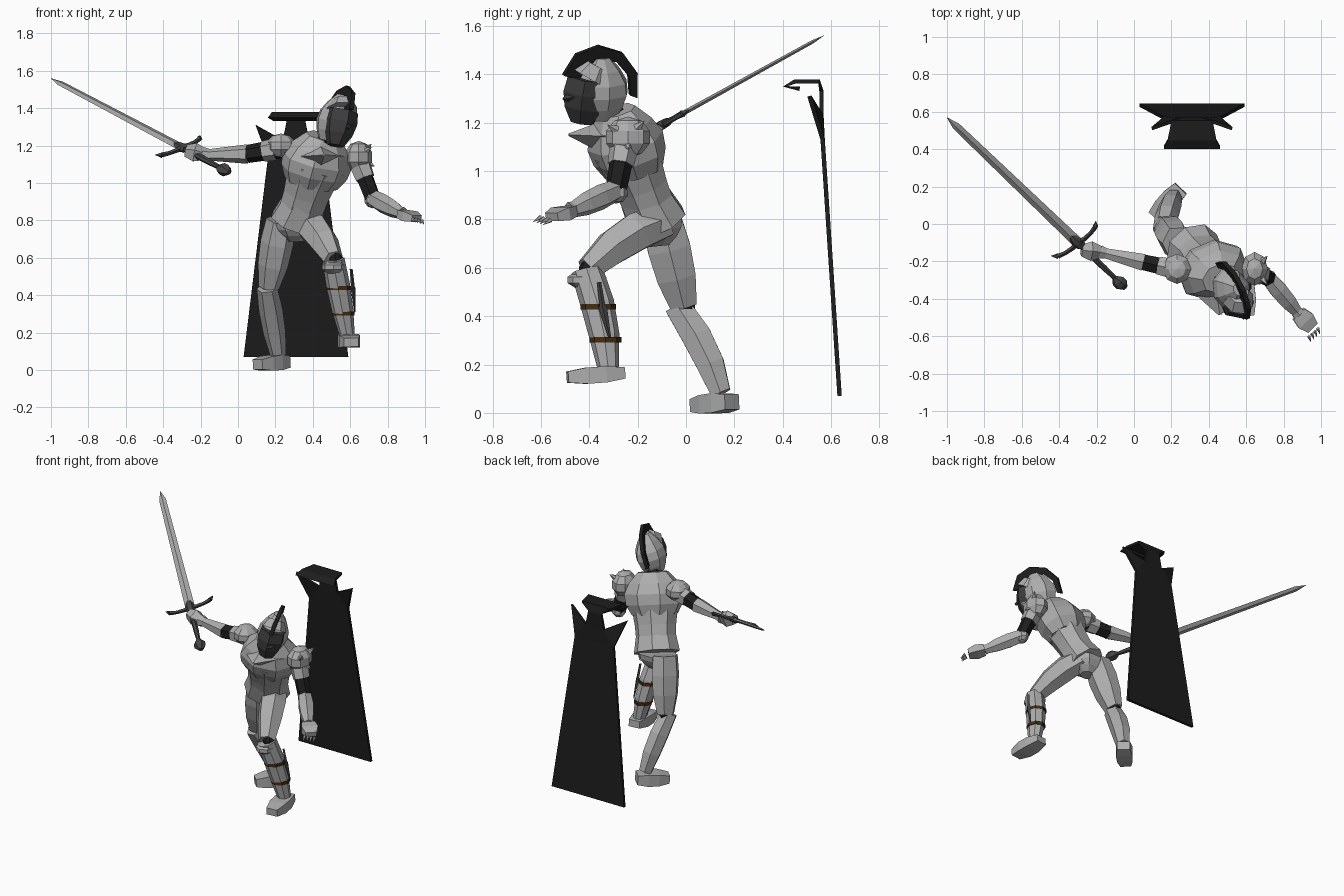
import bpy, bmesh, math
from mathutils import Vector

cube = bpy.data.objects.get("Cube")
if cube:
    bpy.data.objects.remove(cube, do_unlink=True)


def material(name, red, green, blue):
    mat = bpy.data.materials.new(name)
    mat.use_nodes = True
    mat.diffuse_color = (red, green, blue, 1)
    shader = mat.node_tree.nodes["Principled BSDF"]
    shader.inputs["Base Color"].default_value = mat.diffuse_color
    return mat


STEEL = material("armour steel", .42, .42, .42)
BLADE = material("blade steel", .38, .38, .38)
IRON = material("dark iron", .06, .06, .06)
VISOR = material("visor grey", .045, .045, .045)
CLOTH = material("black cloth", .012, .012, .012)
LEATHER = material("brown leather", .06, .025, .006)


def point(x, y, z):
    return Vector((x, y, z))


def finish(name, bm, mat):
    bmesh.ops.recalc_face_normals(bm, faces=bm.faces)
    mesh = bpy.data.meshes.new(name)
    bm.to_mesh(mesh)
    bm.free()
    mesh.materials.append(mat)
    obj = bpy.data.objects.new(name, mesh)
    bpy.context.collection.objects.link(obj)
    return obj


def thicken(obj, thickness):
    solid = obj.modifiers.new("thickness", 'SOLIDIFY')
    solid.thickness = thickness
    solid.offset = 0


RIGHTWARD = point(1, 0, 0)
BACKWARD = point(0, 1, 0)
UP = point(0, 0, 1)
STRAIGHT = point(0, 0, 0)
BOX = math.pi / 4
PROW = math.pi / 6


def limb(name, mat, start, end, first, last, bulge=0, flat=1, side=RIGHTWARD,
         sides=6, phase=0, steps=3, bow=STRAIGHT):
    """Faceted tube from start to end that swells by bulge and bends by bow."""
    bm = bmesh.new()
    along = (end - start).normalized()
    across = (side - along * side.dot(along)).normalized()
    depth = along.cross(across) * flat
    loops = []
    for step in range(steps + 1):
        t = step / steps
        swell = math.sin(math.pi * t)
        centre = start.lerp(end, t) + bow * swell
        radius = first + (last - first) * t + bulge * swell
        angles = [phase + math.tau * k / sides for k in range(sides)]
        loops.append([bm.verts.new(centre + (across * math.cos(a) + depth * math.sin(a)) * radius)
                      for a in angles])
    for lower, upper in zip(loops, loops[1:]):
        for k in range(sides):
            bm.faces.new((lower[k - 1], lower[k], upper[k], upper[k - 1]))
    bm.faces.new(loops[0])
    bm.faces.new(loops[-1])
    return finish(name, bm, mat)


def spike(name, mat, base, tip, radius):
    limb(name, mat, base, tip, radius, .001, side=point(.3, .5, .8), sides=5, steps=1)


def ball(name, mat, centre, width, depth, height):
    bm = bmesh.new()
    bmesh.ops.create_uvsphere(bm, u_segments=8, v_segments=5, radius=1)
    bmesh.ops.scale(bm, vec=(width, depth, height), verts=bm.verts)
    bmesh.ops.translate(bm, vec=centre, verts=bm.verts)
    finish(name, bm, mat)


# Torso, leaning forward and slightly twisted
twist = point(.94, .34, 0)
crotch = point(.31, -.11, .69)
hips = point(.31, -.12, .79)
waist = point(.37, -.19, .93)
chest = point(.42, -.25, 1.1)
neck = point(.46, -.29, 1.25)
limb("pelvis", STEEL, crotch, hips, .05, .13, bulge=.02, flat=.85, side=twist, sides=8)
limb("fauld", STEEL, hips, waist, .15, .12, flat=.85, side=twist, sides=8, steps=2)
limb("abdomen", STEEL, hips.lerp(waist, .5), chest, .13, .17, bulge=-.01, flat=.85,
     side=twist, sides=8)
limb("breastplate", STEEL, waist.lerp(chest, .4), neck, .15, .1, bulge=.07, flat=.8,
     side=twist, sides=8, phase=math.pi / 8, steps=4)
limb("chest_prow", STEEL, chest + point(.01, -.06, .04), point(.46, -.485, 1.15), .15, .01,
     flat=.55, side=twist, sides=4, steps=1)

# Head, turned a little toward the outstretched hand and rolled over
look = point(.92, .4, 0)
front = point(.4, -.92, 0)
chin = point(.49, -.36, 1.22)
crown = point(.56, -.35, 1.47)
skull = chin.lerp(crown, .55)
brow = chin.lerp(crown, .66) + front * .05
limb("neck", CLOTH, neck - UP * .03, chin + UP * .05, .05, .05, side=look)
limb("helmet", STEEL, chin, crown, .06, .03, bulge=.055, flat=1.25, side=look, sides=8, steps=5)
limb("visor", VISOR, chin + front * .075 - UP * .02, brow, .045, .085, bulge=.024, flat=1.15,
     side=look, phase=PROW)
limb("visor_beak", VISOR, skull + front * .08 - UP * .04, skull + front * .165 - UP * .06,
     .07, .01, flat=.7, side=look, sides=4, steps=1)
limb("brow_plate", STEEL, brow, brow.lerp(crown, .6), .085, .055, flat=1.15, side=look,
     sides=8, steps=1)

# Crest: a thin fan swept over the helmet, narrowing to a tail
tilt = point(.34, 0, .94)
bm = bmesh.new()
pairs = []
for step in range(6):
    angle = math.radians(14 + 37 * step)
    ray = front * math.cos(angle) + tilt * math.sin(angle)
    pairs.append([bm.verts.new(skull + ray * reach) for reach in (.1 + .008 * step, .172)])
for near, far in zip(pairs, pairs[1:]):
    bm.faces.new((near[0], near[1], far[1], far[0]))
thicken(finish("crest", bm, CLOTH), .024)

# Left arm, reaching out
shoulder = point(.64, -.25, 1.13)
elbow = point(.72, -.29, .92)
wrist = point(.88, -.48, .835)
knuckles = point(.955, -.555, .81)
guard = shoulder + point(.005, .01, .01)
ball("left_pauldron", STEEL, guard, .075, .095, .085)
for offset in (point(.04, -.05, .03), point(.04, .04, .04), point(.05, 0, -.03)):
    spike("left_pauldron_spike", STEEL, guard + offset, guard + offset * 1.7, .022)
limb("left_upper_arm", CLOTH, shoulder, elbow, .05, .045, side=twist)
limb("left_arm_band", STEEL, shoulder.lerp(elbow, .2), shoulder.lerp(elbow, .5), .06, .055,
     side=twist, steps=1)
ball("left_elbow_plate", STEEL, elbow - UP * .01, .045, .05, .045)
limb("left_forearm", STEEL, elbow, wrist, .045, .03, bulge=.015, side=UP)
limb("left_cuff", STEEL, wrist.lerp(elbow, .15), wrist, .03, .038, side=UP, steps=1)
limb("left_hand", STEEL, wrist, knuckles, .03, .025, bulge=.01, flat=2, side=UP,
     sides=4, phase=BOX, steps=2)
for finger in range(4):
    root = knuckles + point(-.02, -.045, 0) + point(.016, .014, -.004) * finger
    spike("left_finger", STEEL, root, root + point(.012, -.032, -.02), .01)

# Right arm, holding the sword out
shoulder = point(.26, -.25, 1.19)
elbow = point(.05, -.205, 1.155)
wrist = point(-.18, -.15, 1.15)
fist = point(-.28, -.14, 1.17)
ball("right_pauldron", STEEL, shoulder + point(-.03, .01, .01), .08, .085, .065)
limb("right_upper_arm", CLOTH, shoulder, elbow, .055, .048, side=UP)
limb("right_arm_band", STEEL, shoulder.lerp(elbow, .3), shoulder.lerp(elbow, .6), .06, .055,
     side=UP, steps=1)
limb("right_forearm", STEEL, elbow, wrist, .052, .028, side=UP)
limb("right_cuff", STEEL, wrist.lerp(elbow, .15), wrist, .03, .042, side=UP, steps=1)
limb("right_fist", STEEL, wrist, fist, .035, .035, bulge=.02, side=UP, sides=5, steps=2)

# Left leg, stepping forward
hip = point(.36, -.1, .79)
knee = point(.51, -.41, .59)
ankle = point(.585, -.32, .18)
limb("left_thigh", STEEL, hip, knee, .08, .055, bulge=.02, bow=UP * .03)
ball("left_knee_joint", CLOTH, knee + point(.01, .01, 0), .04, .045, .045)
limb("left_greave", STEEL, knee, ankle, .06, .04, bulge=.012, flat=1.1, sides=8,
     bow=BACKWARD * .015)
ball("left_knee_plate", STEEL, knee - UP * .04, .065, .085, .04)
for place in (.37, .7):
    middle = knee.lerp(ankle, place) + BACKWARD * .014
    width = .075 - .022 * place
    limb("leg_strap", LEATHER, middle + UP * .011, middle - UP * .011, width, width, flat=1.1,
         sides=8, steps=1)
pommel = point(.605, -.36, .54)
sheath = point(.615, -.345, .44)
limb("leg_dagger_grip", IRON, pommel, sheath, .008, .01, flat=1.2, sides=4, steps=1)
limb("leg_dagger_blade", IRON, sheath, point(.625, -.315, .31), .013, .004, flat=1.4,
     sides=4, steps=1)
limb("left_foot", STEEL, point(.58, -.255, .165), point(.605, -.49, .148), .055, .055,
     bulge=.028, flat=.6, sides=4, phase=BOX)

# Right leg, trailing
hip = point(.23, -.1, .8)
knee = point(.165, -.01, .44)
ankle = point(.215, .145, .08)
limb("right_thigh", STEEL, hip, knee, .08, .055, bulge=.02, flat=1.15)
ball("right_knee_joint", CLOTH, knee, .045, .05, .035)
limb("right_greave", STEEL, knee - point(.01, .025, 0), ankle, .055, .043, bulge=.015, flat=1.1,
     bow=BACKWARD * .02)
limb("right_foot", STEEL, point(.25, .19, .046), point(.105, .04, .03), .06, .05,
     bulge=.022, flat=.75, side=point(.7, -.7, 0), sides=4, phase=BOX)

# Sword, built along its own axis
hilt = point(-.3, -.1, 1.19)
tip = point(-1, .57, 1.56)
axis = (tip - hilt).normalized()
cross = point(.23, .18, .1).normalized()
limb("sword_blade", BLADE, hilt, hilt.lerp(tip, .93), .031, .022, flat=.33, side=cross,
     sides=4, steps=1)
limb("sword_tip", BLADE, hilt.lerp(tip, .93), tip, .022, .001, flat=.33, side=cross,
     sides=4, steps=1)
limb("sword_grip", IRON, hilt, hilt - axis * .31, .014, .012, bulge=.005, side=cross)
limb("sword_pommel", IRON, hilt - axis * .29, hilt - axis * .375, .016, .016, bulge=.025,
     flat=.85, side=cross)
limb("sword_collar", IRON, hilt - axis * .03, hilt + axis * .06, .026, .012, bulge=.012,
     flat=.7, side=cross)
for label, arm in (("left", cross), ("right", -cross)):
    end = hilt + arm * .135 + axis * .01
    limb(label + "_crossguard", IRON, hilt, end, .018, .014, bulge=-.004, side=axis, sides=5,
         bow=axis * -.01)
    spike(label + "_guard_tip", IRON, end, end + arm * .025 + axis * .025, .016)

# Cape: tapering sheet, narrow neck, folded collar and two raised corners
middle = .31
rows = [(.28, .635, .07), (.15, .565, 1.13), (.07, .56, 1.23), (.05, .56, 1.33),
        (.11, .55, 1.37), (.13, .45, 1.37), (.15, .41, 1.35), (.12, .47, 1.34)]
bm = bmesh.new()
edges = [[bm.verts.new((middle + sign * width, y, z)) for width, y, z in rows]
         for sign in (1, -1)]
left, right = edges
for i in range(len(rows) - 1):
    bm.faces.new((left[i], left[i + 1], right[i + 1], right[i]))
for edge, sign in zip(edges, (1, -1)):
    bm.faces.new((edge[1], edge[2], bm.verts.new((middle + sign * .215, .51, 1.31))))
thicken(finish("cape", bm, CLOTH), .018)
